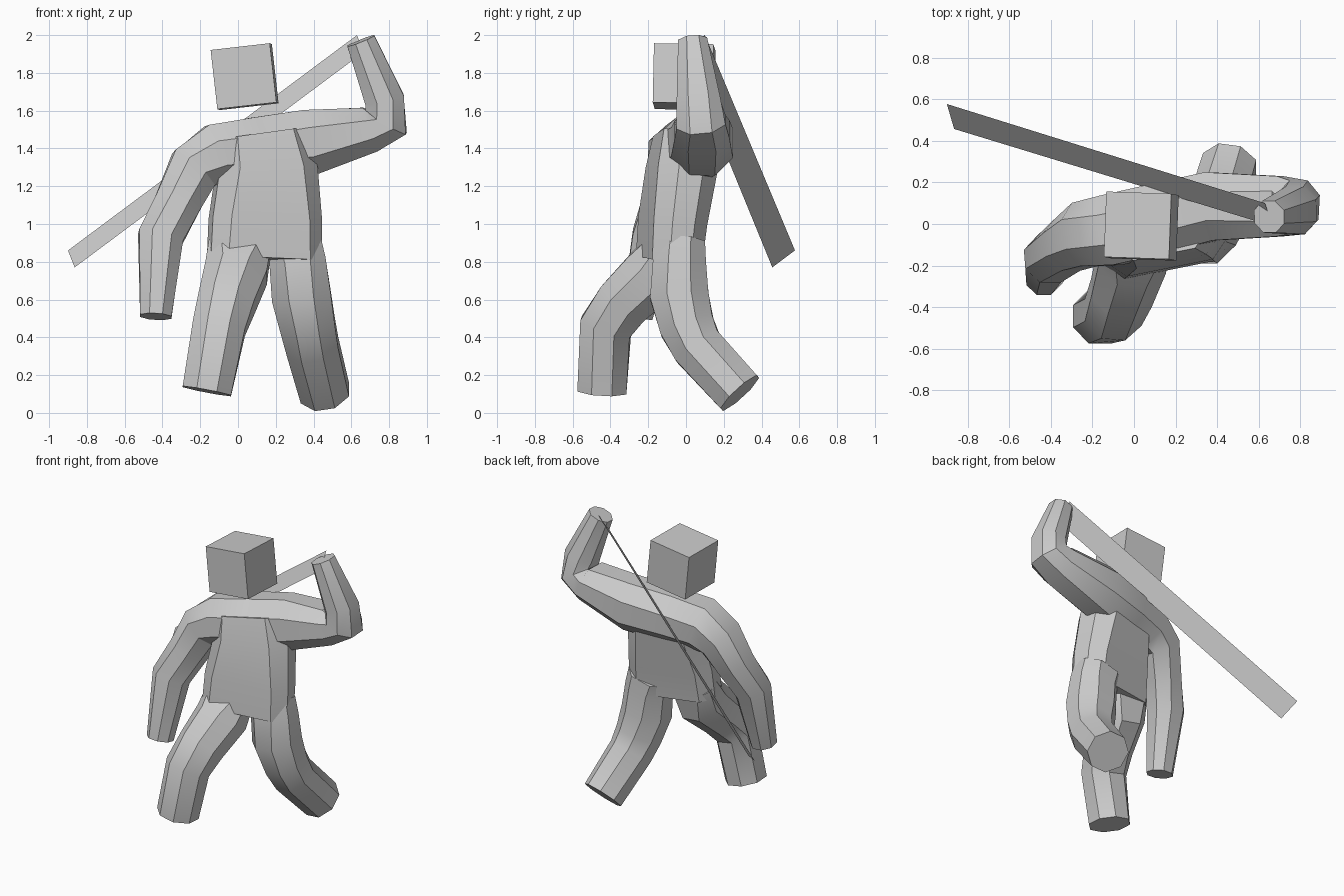
import bpy, bmesh, math
from mathutils import Vector

if "Cube" in bpy.data.objects:
    bpy.data.objects.remove(bpy.data.objects["Cube"])


def finish(name, bm, smooth=False):
    bmesh.ops.recalc_face_normals(bm, faces=bm.faces)
    me = bpy.data.meshes.new(name)
    bm.to_mesh(me)
    bm.free()
    ob = bpy.data.objects.new(name, me)
    bpy.context.collection.objects.link(ob)
    if smooth:
        bpy.ops.object.select_all(action='DESELECT')
        ob.select_set(True)
        bpy.context.view_layer.objects.active = ob
        bpy.ops.object.shade_smooth_by_angle(angle=math.radians(30))
    return ob


def loft(name, rings, side):
    """Eight-sided tube; ring = (x, y, z, half across, half along side)."""
    bm = bmesh.new()
    pts = [Vector(r[:3]) for r in rings]
    loops = []
    for i, (p, r) in enumerate(zip(pts, rings)):
        t = Vector()
        if i > 0:
            t += (p - pts[i - 1]).normalized()
        if i < len(pts) - 1:
            t += (pts[i + 1] - p).normalized()
        t.normalize()
        s = Vector(side)
        v = (s - t * s.dot(t)).normalized()
        u = v.cross(t)
        a, b = r[3:]
        c = 0.586 * min(a, b)
        prof = [(a, b - c), (a - c, b), (c - a, b), (-a, b - c),
                (-a, c - b), (c - a, -b), (a - c, -b), (a, c - b)]
        loops.append([bm.verts.new(p + u * x + v * y) for x, y in prof])
    for l0, l1 in zip(loops, loops[1:]):
        for k in range(8):
            n = (k + 1) % 8
            bm.faces.new((l0[k], l0[n], l1[n], l1[k]))
    bm.faces.new(loops[0])
    bm.faces.new(loops[-1])
    return finish(name, bm, True)


# shoulders and both arms, raised hand to lowered hand
loft("arms_and_shoulders", [
    (0.65, 0.035, 1.97, 0.077, 0.077),
    (0.775, 0.065, 1.66, 0.105, 0.115),
    (0.785, 0.08, 1.54, 0.122, 0.13),
    (0.70, 0.085, 1.50, 0.122, 0.145),
    (0.37, 0.085, 1.43, 0.175, 0.165),
    (0.10, 0.02, 1.395, 0.17, 0.17),
    (-0.11, -0.03, 1.365, 0.165, 0.17),
    (-0.235, -0.05, 1.29, 0.14, 0.155),
    (-0.32, -0.10, 1.11, 0.122, 0.13),
    (-0.41, -0.17, 0.93, 0.12, 0.115),
    (-0.435, -0.26, 0.51, 0.083, 0.083)], (0, 1, 0))

# torso, turned slightly
loft("torso", [
    (0.14, -0.09, 0.81, 0.30, 0.135),
    (0.145, -0.07, 1.02, 0.295, 0.145),
    (0.15, -0.025, 1.28, 0.265, 0.16),
    (0.12, 0.0, 1.46, 0.24, 0.15)], (-0.2, 1, 0))

# legs
loft("front_leg", [
    (0.01, -0.10, 0.88, 0.11, 0.165),
    (-0.01, -0.17, 0.74, 0.16, 0.165),
    (-0.06, -0.33, 0.585, 0.145, 0.15),
    (-0.10, -0.425, 0.455, 0.138, 0.14),
    (-0.165, -0.445, 0.115, 0.13, 0.13)], (1, 0, 0))
loft("back_leg", [
    (0.29, -0.03, 0.90, 0.13, 0.15),
    (0.315, -0.035, 0.80, 0.14, 0.15),
    (0.335, -0.035, 0.62, 0.155, 0.157),
    (0.37, 0.005, 0.46, 0.145, 0.145),
    (0.395, 0.06, 0.35, 0.135, 0.138),
    (0.46, 0.285, 0.105, 0.13, 0.13)], (1, 0, 0))

# head
bpy.ops.mesh.primitive_cube_add(size=0.315, location=(0.035, -0.01, 1.78),
                                rotation=(math.radians(-1), math.radians(-6.5), math.radians(-2)))
bpy.context.object.name = "head"

# flat blade held behind the back
bm = bmesh.new()
bm.faces.new([bm.verts.new(p) for p in
              [(-0.90, 0.577, 0.86), (-0.865, 0.457, 0.77),
               (0.665, -0.01, 1.91), (0.63, 0.10, 2.0)]])
finish("blade", bm)
